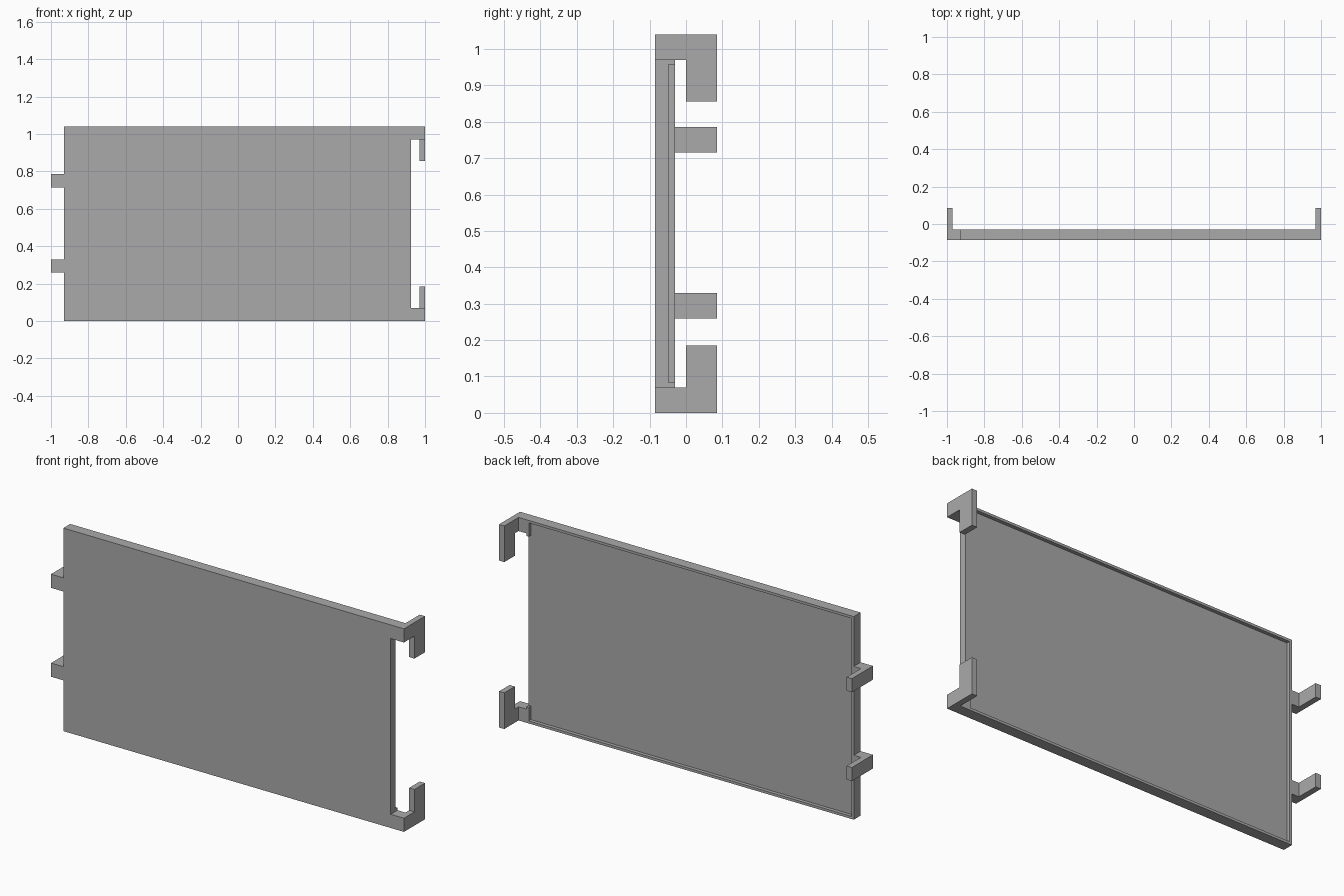
import bpy
import bmesh
from mathutils import Vector

cube = bpy.data.objects.get("Cube")
if cube:
    bpy.data.objects.remove(cube, do_unlink=True)

grey = bpy.data.materials.new("plain_grey")
grey.use_nodes = True
grey.diffuse_color = (0.4, 0.4, 0.4, 1)
grey.node_tree.nodes["Principled BSDF"].inputs["Base Color"].default_value = (0.4, 0.4, 0.4, 1)

HEIGHT = 1.04
FRONT, BACK, FLOOR = -0.085, -0.03, -0.048   # panel depth planes
LEFT, RIGHT = 0.925, -0.93                   # panel ends
ARM = 0.07                                   # height of the corner arms
RIM = 0.013                                  # rim width


def prism(name, profile, axis, start, end):
    """Extrude a 2D profile along an axis; the profile uses the other two axes in order."""
    bm = bmesh.new()
    verts = []
    for p in profile:
        co = list(p)
        co.insert(axis, start)
        verts.append(bm.verts.new(co))
    face = bm.faces.new(verts)
    out = bmesh.ops.extrude_face_region(bm, geom=[face])
    shift = Vector((0, 0, 0))
    shift[axis] = end - start
    moved = [g for g in out["geom"] if isinstance(g, bmesh.types.BMVert)]
    bmesh.ops.translate(bm, verts=moved, vec=shift)
    bmesh.ops.recalc_face_normals(bm, faces=bm.faces)
    mesh = bpy.data.meshes.new(name)
    bm.to_mesh(mesh)
    bm.free()
    mesh.materials.append(grey)
    obj = bpy.data.objects.new(name, mesh)
    bpy.context.scene.collection.objects.link(obj)
    return obj


def mirror_z(half):
    """Complete a bottom half outline with its top half."""
    return half + [(x, HEIGHT - z) for x, z in reversed(half)]


# Panel with an arm at each left corner
panel = prism("panel", mirror_z([(RIGHT, 0), (1, 0), (1, ARM), (LEFT, ARM)]), 1, FRONT, BACK)

# Shallow recess in the back, open toward the left end between the arms
recess = prism("recess_cutter", mirror_z([
    (RIGHT + RIM, RIM), (LEFT - RIM, RIM),
    (LEFT - RIM, ARM + RIM), (LEFT + 0.05, ARM + RIM)]), 1, FLOOR, BACK + 0.05)
recess.hide_render = True
cut = panel.modifiers.new("recess", "BOOLEAN")
cut.operation = "DIFFERENCE"
cut.solver = "EXACT"
cut.object = recess
bpy.context.view_layer.update()
depsgraph = bpy.context.evaluated_depsgraph_get()
cut_mesh = bpy.data.meshes.new_from_object(panel.evaluated_get(depsgraph))
panel.modifiers.clear()
panel.data = cut_mesh
bpy.data.objects.remove(recess, do_unlink=True)

# Hooks reaching back from the arms
hook = [(BACK, 0), (0.085, 0), (0.085, 0.185), (0, 0.185), (0, ARM), (BACK, ARM)]
prism("lower_hook", hook, 0, 0.97, 1)
prism("upper_hook", [(y, HEIGHT - z) for y, z in hook], 0, 0.97, 1)

# Bent clips on the right end
clip = [(RIGHT, FRONT), (-1, FRONT), (-1, 0.085), (-0.97, 0.085), (-0.97, BACK), (RIGHT, BACK)]
for name, z in (("lower_clip", 0.26), ("upper_clip", 0.715)):
    prism(name, clip, 2, z, z + ARM)
